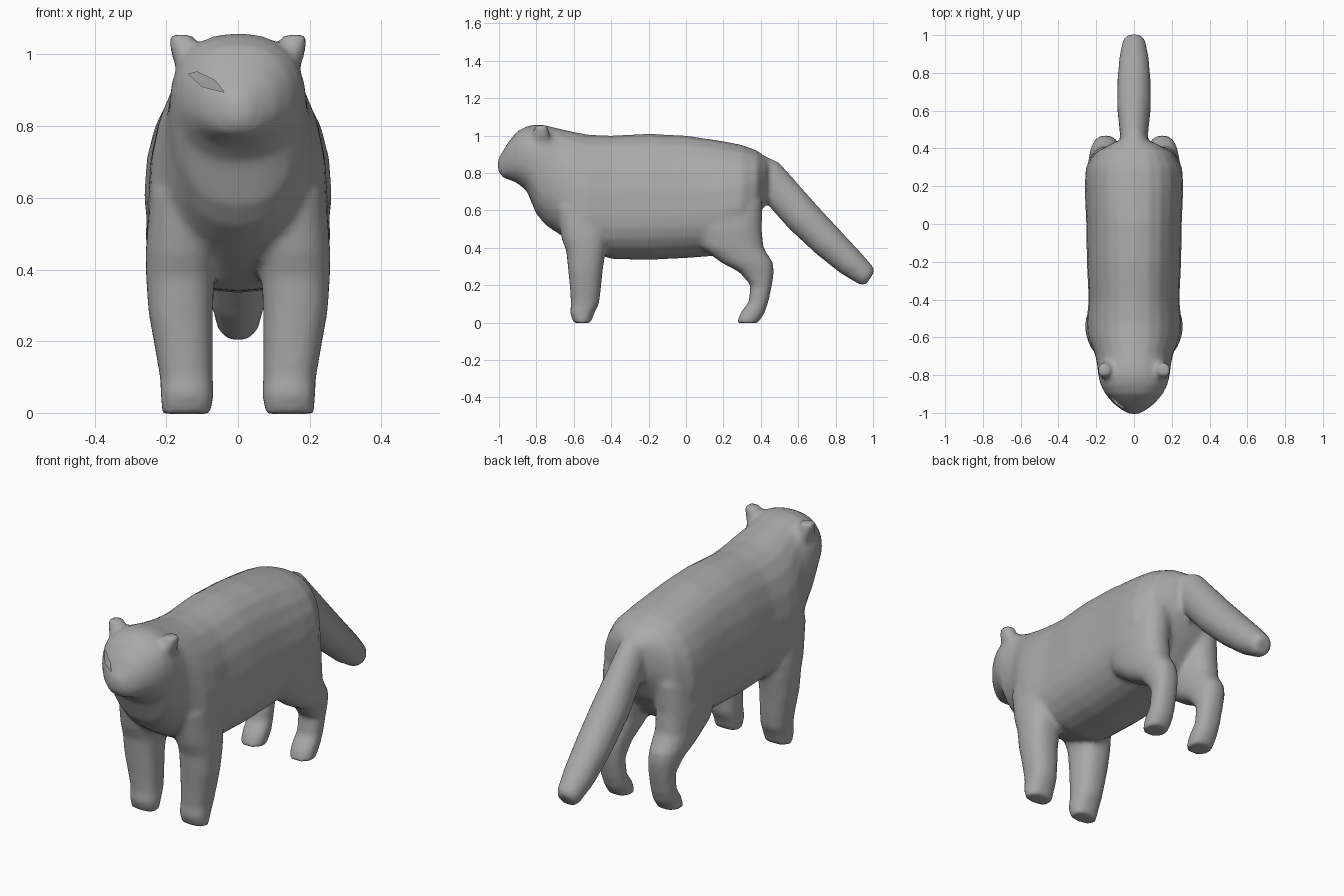
import bpy, bmesh, math
from mathutils import Vector

SIDES = 24
fur = bpy.data.materials.new("grey fur")
fur.diffuse_color = (0.40, 0.40, 0.40, 1)
skin = bmesh.new()


def power(v, e):
    return math.copysign(abs(v) ** e, v)


def loft(bm, rings):
    """Skin a list of equal rings and cap both ends."""
    loops = [[bm.verts.new(p) for p in ring] for ring in rings]
    n = len(loops[0])
    faces = [bm.faces.new(loops[0]), bm.faces.new(loops[-1][::-1])]
    for a, b in zip(loops, loops[1:]):
        for i in range(n):
            j = (i + 1) % n
            faces.append(bm.faces.new((a[i], b[i], b[j], a[j])))
    bmesh.ops.recalc_face_normals(bm, faces=faces)


def angles():
    return [2 * math.pi * i / SIDES for i in range(SIDES)]


def trunk_ring(y, low, high, half, widest):
    """Upright section whose widest height can sit off centre."""
    ring = []
    for a in angles():
        s, c = power(math.sin(a), 0.9), power(math.cos(a), 0.85)
        ring.append((half * c, y, widest + s * ((high - widest) if s > 0 else (widest - low))))
    return ring


def limb(sections):
    """Pair of mirrored limbs from level sections (z, y0, y1, x0, x1)."""
    for side in (1, -1):
        loft(skin, [[(side * ((x0 + x1) / 2 + (x1 - x0) / 2 * power(math.cos(a), 0.85)),
                      (y0 + y1) / 2 + (y1 - y0) / 2 * power(math.sin(a), 0.85), z)
                     for a in angles()] for z, y0, y1, x0, x1 in sections])


# Head, neck and trunk: y, underside, top, half width, widest height
trunk = [
    (-1.005, 0.81, 0.875, 0.03, 0.84), (-0.98, 0.775, 0.915, 0.07, 0.84),
    (-0.95, 0.765, 0.965, 0.11, 0.86), (-0.90, 0.745, 1.025, 0.152, 0.88),
    (-0.85, 0.70, 1.05, 0.178, 0.89), (-0.80, 0.58, 1.06, 0.19, 0.87),
    (-0.75, 0.52, 1.055, 0.195, 0.82), (-0.69, 0.48, 1.04, 0.207, 0.72),
    (-0.60, 0.425, 1.02, 0.245, 0.60), (-0.52, 0.385, 1.005, 0.252, 0.57),
    (-0.40, 0.34, 1.00, 0.24, 0.57), (-0.20, 0.335, 1.01, 0.25, 0.58),
    (0.00, 0.345, 1.00, 0.253, 0.58), (0.20, 0.36, 0.97, 0.262, 0.60),
    (0.30, 0.43, 0.95, 0.255, 0.63), (0.38, 0.55, 0.92, 0.205, 0.70),
    (0.435, 0.66, 0.88, 0.10, 0.77),
]
loft(skin, [trunk_ring(*s) for s in trunk])

# Tail: y, z, half thickness, half width
tail = [(0.34, 0.86, 0.06, 0.08), (0.43, 0.79, 0.095, 0.072), (0.51, 0.695, 0.098, 0.078),
        (0.62, 0.57, 0.098, 0.09), (0.76, 0.43, 0.09, 0.088), (0.88, 0.32, 0.078, 0.078),
        (0.965, 0.25, 0.06, 0.06), (0.985, 0.237, 0.045, 0.045)]
rings = []
for i, (y, z, thick, half) in enumerate(tail):
    before, after = tail[max(i - 1, 0)], tail[min(i + 1, len(tail) - 1)]
    d = Vector((0, after[0] - before[0], after[1] - before[1])).normalized()
    up = Vector((0, -d.z, d.y))
    rings.append([Vector((half * math.cos(a), y, z)) + up * thick * math.sin(a) for a in angles()])
loft(skin, rings)

# Front legs and paws
limb([(0.62, -0.70, -0.44, 0.06, 0.245), (0.45, -0.665, -0.42, 0.06, 0.258),
      (0.38, -0.64, -0.43, 0.065, 0.257), (0.28, -0.63, -0.445, 0.07, 0.25),
      (0.18, -0.62, -0.455, 0.07, 0.232), (0.10, -0.615, -0.465, 0.07, 0.218),
      (0.05, -0.62, -0.49, 0.068, 0.216), (-0.003, -0.60, -0.51, 0.075, 0.212)])

# Hind legs with thigh, hock and paw
limb([(0.78, 0.17, 0.37, 0.05, 0.19), (0.65, 0.06, 0.41, 0.045, 0.245),
      (0.50, 0.03, 0.405, 0.05, 0.258), (0.40, 0.08, 0.415, 0.06, 0.25),
      (0.32, 0.19, 0.465, 0.07, 0.238), (0.27, 0.285, 0.47, 0.075, 0.225),
      (0.20, 0.345, 0.46, 0.08, 0.21), (0.11, 0.335, 0.44, 0.08, 0.205),
      (0.05, 0.29, 0.42, 0.075, 0.205), (-0.003, 0.27, 0.385, 0.08, 0.20)])

# Small folded ears
limb([(0.95, -0.83, -0.72, 0.09, 0.17), (1.01, -0.82, -0.73, 0.11, 0.188),
      (1.055, -0.805, -0.74, 0.125, 0.195)])

mesh = bpy.data.meshes.new("cat_body")
skin.to_mesh(mesh)
skin.free()
mesh.materials.append(fur)
body = bpy.data.objects.new("cat_body", mesh)
bpy.context.collection.objects.link(body)

# Fuse all parts into one soft skin
fuse = body.modifiers.new("fuse", 'REMESH')
fuse.mode = 'VOXEL'
fuse.voxel_size = 0.014
fuse.use_smooth_shade = True
soften = body.modifiers.new("soften", 'SMOOTH')
soften.factor = 0.5
soften.iterations = 5

# Slanted eye slit cut into one side of the face
outline = [(-0.138, 0.945), (-0.115, 0.952), (-0.065, 0.928), (-0.038, 0.895), (-0.10, 0.91)]
cut = bmesh.new()
loft(cut, [[(x, -1.1, z) for x, z in outline],
           [(x, -0.937 - (x + 0.04) * 0.62, z) for x, z in outline]])
cut_mesh = bpy.data.meshes.new("eye_cutter")
cut.to_mesh(cut_mesh)
cut.free()
cut_mesh.materials.append(fur)
cutter = bpy.data.objects.new("eye_cutter", cut_mesh)
bpy.context.collection.objects.link(cutter)
cutter.hide_render = True
cutter.display_type = 'WIRE'
slit = body.modifiers.new("eye_slit", 'BOOLEAN')
slit.operation = 'DIFFERENCE'
slit.solver = 'EXACT'
slit.object = cutter
